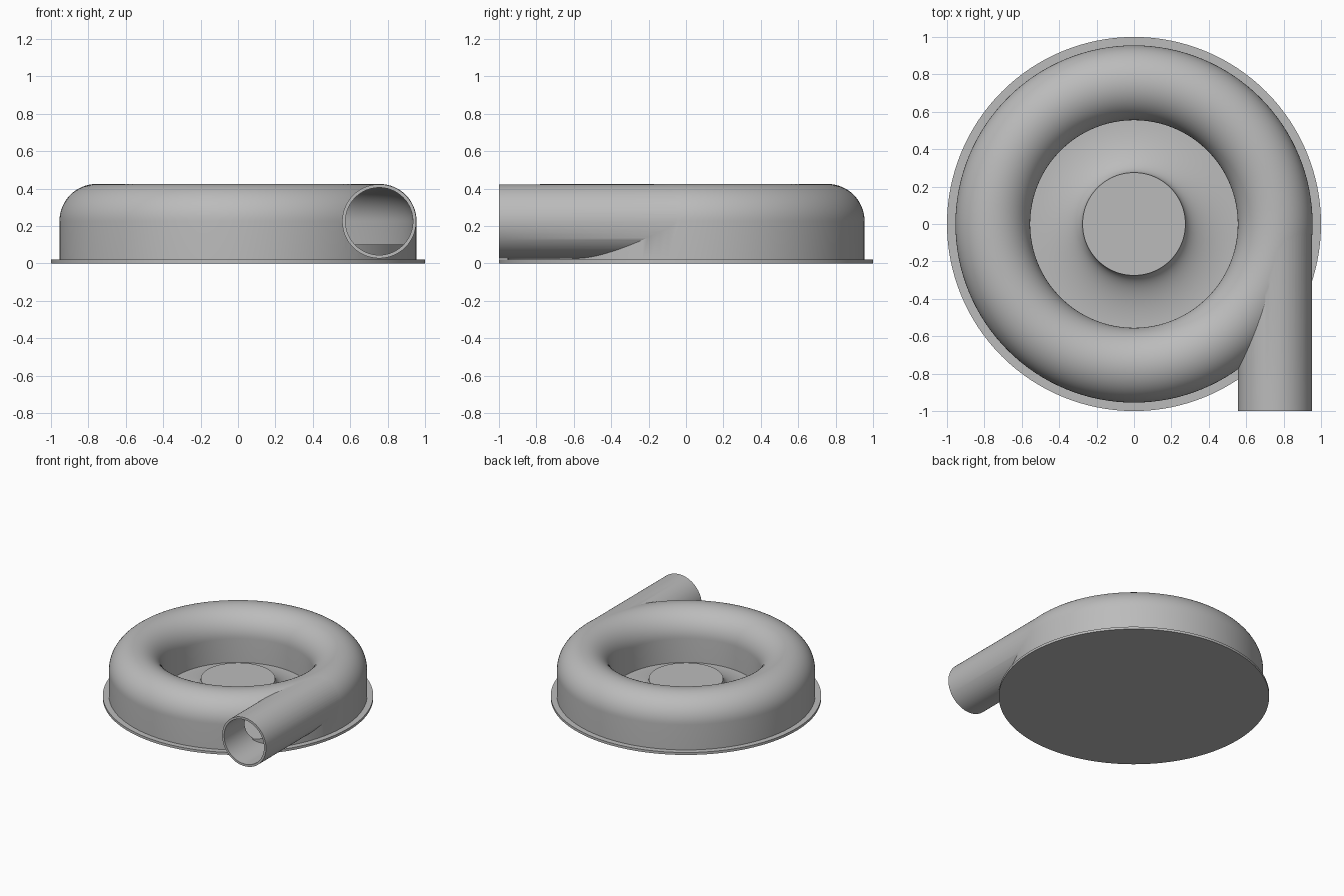
import bpy, bmesh
from math import pi, cos, sin, radians
from mathutils import Matrix, Vector

cube = bpy.data.objects.get("Cube")
if cube:
    bpy.data.objects.remove(cube, do_unlink=True)

STEPS = 128
RING_R, TUBE_R, TUBE_Z = 0.755, 0.2, 0.225   # volute centreline and section
WALL = 0.02

grey = bpy.data.materials.new("cast_grey")
grey.use_nodes = True
colour = (0.5, 0.5, 0.5, 1)
grey.diffuse_color = colour
grey.node_tree.nodes["Principled BSDF"].inputs["Base Color"].default_value = colour


def make_object(name, bm):
    bmesh.ops.recalc_face_normals(bm, faces=bm.faces)
    mesh = bpy.data.meshes.new(name)
    bm.to_mesh(mesh)
    bm.free()
    mesh.materials.append(grey)
    obj = bpy.data.objects.new(name, mesh)
    bpy.context.collection.objects.link(obj)
    return obj


def revolve(name, profile):
    """Spin a closed (radius, height) outline round the z axis."""
    bm = bmesh.new()
    verts = [bm.verts.new((r, 0, z)) for r, z in profile]
    edges = [bm.edges.new((verts[i - 1], verts[i])) for i in range(len(verts))
             if profile[i - 1][0] + profile[i][0] > 0]
    bmesh.ops.spin(bm, geom=verts + edges, axis=(0, 0, 1), cent=(0, 0, 0),
                   angle=2 * pi, steps=STEPS)
    bmesh.ops.remove_doubles(bm, verts=bm.verts, dist=1e-5)
    return make_object(name, bm)


def pipe(name, radius, y0, y1):
    """Straight cylinder along y on the outlet axis."""
    bm = bmesh.new()
    place = Matrix.Translation((RING_R, (y0 + y1) / 2, TUBE_Z)) @ Matrix.Rotation(pi / 2, 4, 'X')
    bmesh.ops.create_cone(bm, cap_ends=True, segments=96, radius1=radius,
                          radius2=radius, depth=y1 - y0, matrix=place)
    return make_object(name, bm)


def arch(radius, bottom):
    """Half-round section on straight walls."""
    curve = [(RING_R + radius * cos(pi * i / 32), TUBE_Z + radius * sin(pi * i / 32))
             for i in range(33)]
    return [(RING_R + radius, bottom)] + curve + [(RING_R - radius, bottom)]


def smooth(obj):
    bpy.ops.object.select_all(action='DESELECT')
    obj.select_set(True)
    bpy.context.view_layer.objects.active = obj
    bpy.ops.object.shade_smooth_by_angle(angle=radians(30))


def combine(target, tool, operation):
    mod = target.modifiers.new(operation.lower(), 'BOOLEAN')
    mod.operation = operation
    mod.solver = 'EXACT'
    mod.object = tool
    bpy.context.view_layer.objects.active = target
    bpy.ops.object.modifier_apply(modifier=mod.name)
    bpy.data.objects.remove(tool, do_unlink=True)


# Base flange
base_flange = revolve("base_flange", [(0, 0), (1, 0), (1, WALL), (0, WALL)])

# Volute housing with tangential outlet, hollowed by chamber and bore
housing = revolve("volute_housing", arch(TUBE_R, WALL))
combine(housing, pipe("outlet_pipe", TUBE_R - 0.002, -1, 0), 'UNION')
combine(housing, revolve("chamber_cutter", arch(TUBE_R - WALL, 0.05)), 'DIFFERENCE')
combine(housing, pipe("bore_cutter", TUBE_R - WALL, -1.1, 0.01), 'DIFFERENCE')

# Raised floor inside the chamber
floor = revolve("chamber_floor", [(0.565, WALL), (0.945, WALL), (0.945, 0.1), (0.565, 0.1)])

# Central hub flaring down into the well
hub_r, hub_z, well_r, well_z = 0.275, 0.158, 0.56, 0.03
flare = [(well_r - (well_r - hub_r) * cos(pi / 2 * i / 20),
          hub_z - (hub_z - well_z) * sin(pi / 2 * i / 20)) for i in range(21)]
hub = revolve("hub", [(0, 0.01), (0, hub_z)] + flare + [(well_r, 0.01)])

for part in (base_flange, housing, floor, hub):
    smooth(part)
